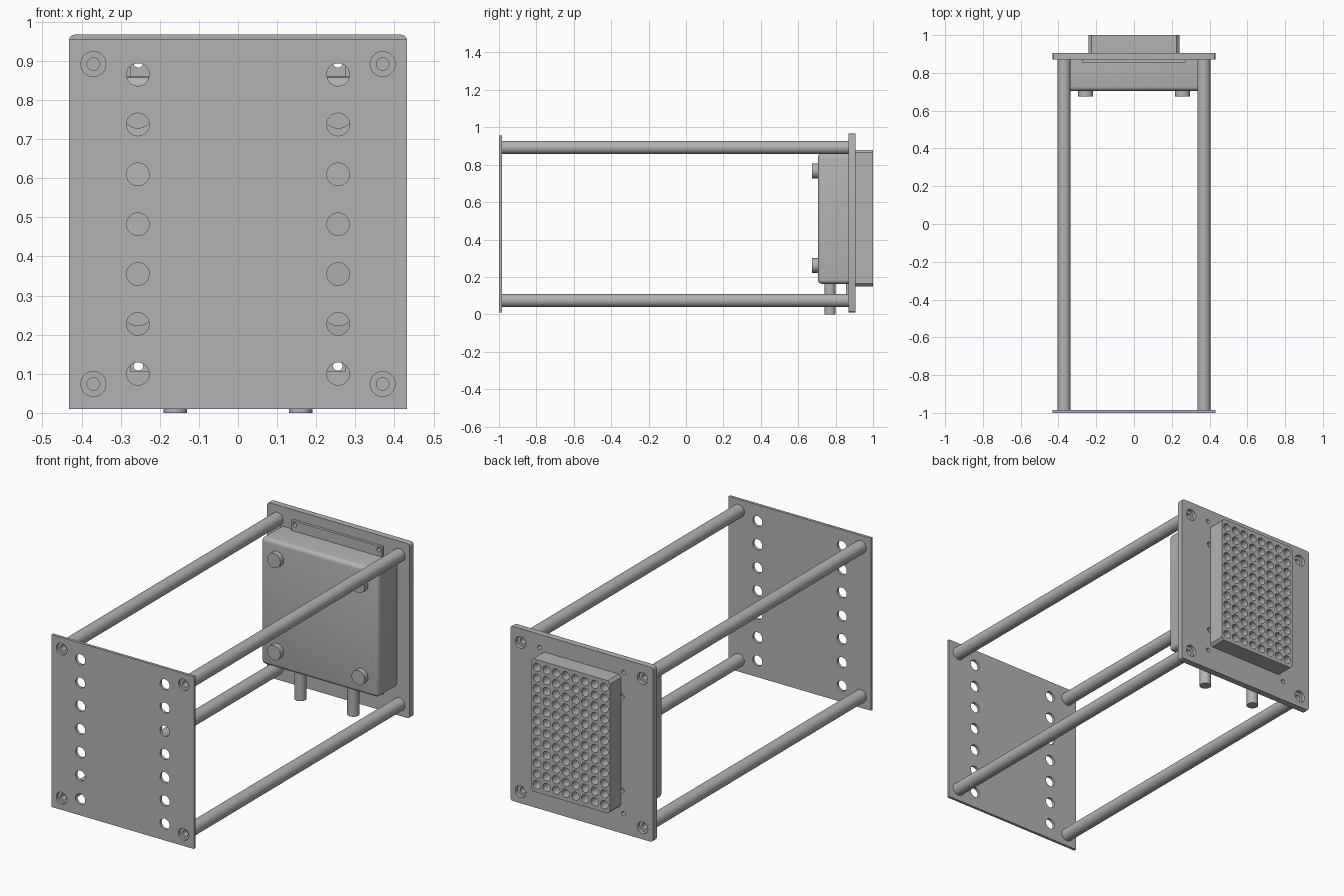
import bpy, bmesh, math
from mathutils import Matrix, Vector

if "Cube" in bpy.data.objects:
    bpy.data.objects.remove(bpy.data.objects["Cube"], do_unlink=True)

grey = bpy.data.materials.new("machined_grey")
grey.use_nodes = True
GREY = (0.45, 0.45, 0.45, 1)
grey.diffuse_color = GREY
grey.node_tree.nodes["Principled BSDF"].inputs["Base Color"].default_value = GREY
parts = []


def add_object(name, bm):
    bmesh.ops.recalc_face_normals(bm, faces=bm.faces)
    mesh = bpy.data.meshes.new(name)
    bm.to_mesh(mesh)
    bm.free()
    mesh.materials.append(grey)
    ob = bpy.data.objects.new(name, mesh)
    bpy.context.collection.objects.link(ob)
    return ob


def box(name, x, y, z, bevel=0, segments=1, choose=lambda edge: True):
    """Box from (low, high) ranges, bevelled on the chosen edges."""
    bm = bmesh.new()
    bmesh.ops.create_cube(bm, size=1)
    for v in bm.verts:
        v.co = Vector([r[0] if c < 0 else r[1] for c, r in zip(v.co, (x, y, z))])
    if bevel:
        edges = [e for e in bm.edges if choose(e)]
        bmesh.ops.bevel(bm, geom=edges, offset=bevel, segments=segments,
                        profile=0.5, affect='EDGES')
    ob = add_object(name, bm)
    parts.append(ob)
    return ob


def along_y(edge):
    a, b = edge.verts
    return abs(a.co.y - b.co.y) > 0.001


def cylinders(name, spots, radius, y0, y1, sides=32):
    """One mesh of cylinders along y, centred on (x, z) spots."""
    bm = bmesh.new()
    turn = Matrix.Rotation(math.pi / 2, 4, 'X')
    for x, z in spots:
        place = Matrix.Translation((x, (y0 + y1) / 2, z)) @ turn
        bmesh.ops.create_cone(bm, cap_ends=True, segments=sides, radius1=radius,
                              radius2=radius, depth=y1 - y0, matrix=place)
    return add_object(name, bm)


def drill(ob, spots, radius, y0, y1, sides=32):
    """Cut round holes and keep the result as plain mesh."""
    cutter = cylinders("hole_cutter", spots, radius, y0, y1, sides)
    cutter.hide_render = True
    mod = ob.modifiers.new("holes", 'BOOLEAN')
    mod.operation, mod.solver, mod.object = 'DIFFERENCE', 'EXACT', cutter
    deps = bpy.context.evaluated_depsgraph_get()
    deps.update()
    ob.data = bpy.data.meshes.new_from_object(ob.evaluated_get(deps))
    ob.modifiers.clear()
    bpy.data.objects.remove(cutter, do_unlink=True)


def pairs(x, heights):
    return [(s * x, z) for z in heights for s in (-1, 1)]


corners = pairs(0.37, (0.074, 0.892))

# Front plate with two columns of holes and corner counterbores
front_plate = box("front_plate", (-0.432, 0.432), (-1, -0.985), (0.01, 0.955))
drill(front_plate, pairs(0.256, [0.1 + 0.1275 * i for i in range(7)]), 0.029, -1.1, -0.9)
drill(front_plate, corners, 0.032, -1.1, -0.9)

# Rods joining the plates, tapped at both ends
for x, z in corners:
    name = ("upper_" if z > 0.5 else "lower_") + ("left" if x > 0 else "right") + "_rod"
    rod = cylinders(name, [(x, z)], 0.035, -0.985, 0.87, 40)
    drill(rod, [(x, z)], 0.016, -1.1, -0.94)
    drill(rod, [(x, z)], 0.016, 0.83, 0.95)
    parts.append(rod)

# Rear plate with rounded corners, counterbores and small screw holes
rear_plate = box("rear_plate", (-0.432, 0.432), (0.87, 0.905), (0.01, 0.967), 0.014, 3, along_y)
drill(rear_plate, corners, 0.032, 0.885, 1)
drill(rear_plate, corners, 0.016, 0.8, 1)
screw_spots = pairs(0.255, (0.12, 0.895))
drill(rear_plate, screw_spots, 0.012, 0.8, 1)
drill(rear_plate, pairs(0.245, (0.245, 0.76)), 0.014, 0.885, 1)

# Mounting flange behind the housing
flange = box("mounting_flange", (-0.275, 0.275), (0.855, 0.87), (0.105, 0.915))
drill(flange, screw_spots, 0.012, 0.8, 1)

# Housing with rounded front and side edges
box("housing", (-0.355, 0.355), (0.705, 0.87), (0.163, 0.86), 0.022, 4,
    lambda e: along_y(e) or all(v.co.y < 0.75 for v in e.verts))

# Round feet on the housing
for x, z in pairs(0.256, (0.262, 0.767)):
    parts.append(cylinders("housing_foot", [(x, z)], 0.04, 0.675, 0.72))

# Hose stubs under the housing
for x in (-0.16, 0.16):
    bm = bmesh.new()
    bmesh.ops.create_cone(bm, cap_ends=True, segments=32, radius1=0.03, radius2=0.03,
                          depth=0.19, matrix=Matrix.Translation((x, 0.77, 0.095)))
    parts.append(add_object("hose_stub", bm))

# Well block with a grid of blind wells
block = box("well_block", (-0.24, 0.24), (0.905, 1), (0.15, 0.878), 0.014, 1, along_y)
pitch = 0.0585
wells = [((c - 3.5) * pitch, 0.514 + (r - 5.5) * pitch) for c in range(8) for r in range(12)]
drill(block, wells, 0.0225, 0.93, 1.1, 24)

# Smooth the round surfaces, keep the edges sharp
bpy.ops.object.select_all(action='DESELECT')
for ob in parts:
    ob.select_set(True)
bpy.context.view_layer.objects.active = parts[0]
bpy.ops.object.shade_smooth_by_angle(angle=math.radians(30))
